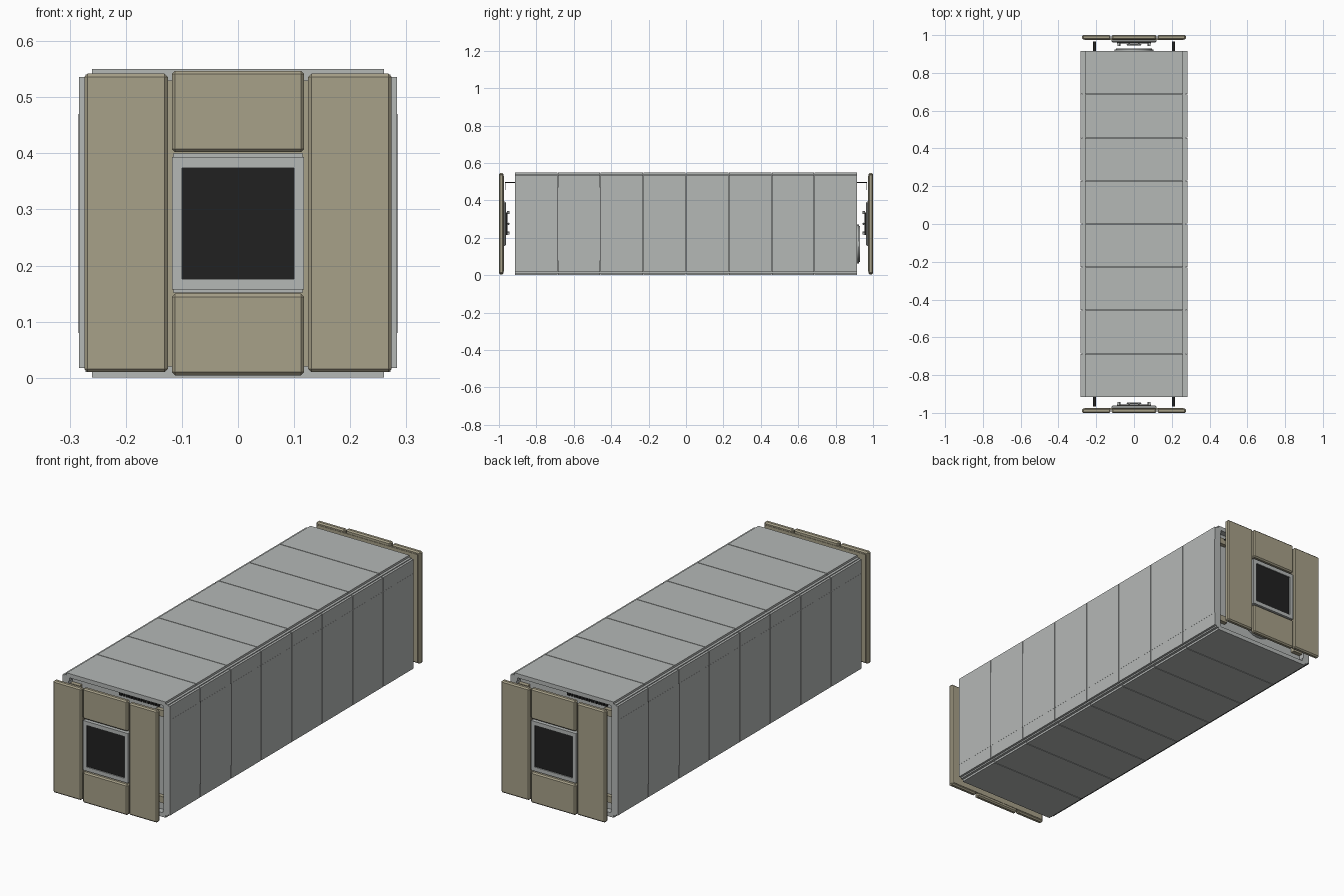
import bpy
import math
from mathutils import Matrix

cube = bpy.data.objects.get("Cube")
if cube:
    bpy.data.objects.remove(cube, do_unlink=True)


def material(name, rgb):
    m = bpy.data.materials.new(name)
    m.use_nodes = True
    m.diffuse_color = (*rgb, 1)
    m.node_tree.nodes["Principled BSDF"].inputs["Base Color"].default_value = (*rgb, 1)
    return m


GREY = material("light grey metal", (0.46, 0.48, 0.47))
TAN = material("tan panel", (0.39, 0.355, 0.25))
DARK = material("dark screen", (0.015, 0.015, 0.015))


def box(name, x, y, z, mat, bevel=0.0):
    """Box between the (low, high) limits on each axis."""
    bpy.ops.mesh.primitive_cube_add(size=1)
    o = bpy.context.object
    o.name = name
    lims = (x, y, z)
    o.data.transform(Matrix.Diagonal((*[b - a for a, b in lims], 1)))
    o.location = [(a + b) / 2 for a, b in lims]
    o.data.materials.append(mat)
    if bevel:
        mod = o.modifiers.new("edge", "BEVEL")
        mod.width = bevel
        mod.segments = 1
    return o


def span(a, b, s):
    return tuple(sorted((a * s, b * s)))


def disc(name, x, z, y0, y1, r, mat, sides=32):
    bpy.ops.mesh.primitive_cylinder_add(
        vertices=sides, radius=r, depth=abs(y1 - y0),
        location=(x, (y0 + y1) / 2, z), rotation=(math.pi / 2, 0, 0))
    o = bpy.context.object
    o.name = name
    o.data.materials.append(mat)
    bpy.ops.object.shade_smooth_by_angle()
    return o


L = 0.915          # half length of the cabinet
COUNT = 8          # panels along its length
STEP = 2 * L / COUNT
GAP = 0.0015

# Cabinet core, set back from both ends
box("cabinet_core", (-0.27, 0.27), (-L + 0.03, L - 0.03), (0.01, 0.54), GREY)

# Cladding panels with thin seams
for i in range(COUNT):
    y = (-L + i * STEP + (GAP if i else 0),
         -L + (i + 1) * STEP - (GAP if i < COUNT - 1 else 0))
    box("top_panel", (-0.26, 0.26), y, (0.535, 0.55), GREY)
    box("bottom_panel", (-0.26, 0.26), y, (0.0, 0.015), GREY)
    for s in (-1, 1):
        box("side_panel", span(0.265, 0.283, s), y, (0.017, 0.536), GREY)
        box("side_inset", span(0.28, 0.2835, s), y, (0.08, 0.47), GREY)

# Dark strips in part of the side seams
for s in (-1, 1):
    for i in (1, 2):
        y = (-L + i * STEP) * s
        box("seam_strip", span(0.28, 0.2842, s), (y - GAP, y + GAP), (0.08, 0.47), DARK)

# Corner rails along the whole length
for s in (-1, 1):
    for z in ((0.01, 0.035), (0.515, 0.54)):
        box("corner_rail", span(0.245, 0.272, s), (-L, L), z, GREY)

for e in (-1, 1):
    # End frame and inner brackets
    for s in (-1, 1):
        box("end_post", span(0.25, 0.27, s), span(L - 0.035, L, e), (0.01, 0.54), GREY)
        for z in (0.06, 0.47):
            box("inner_bracket", span(0.2, 0.25, s), span(L - 0.03, L - 0.01, e),
                (z, z + 0.03), TAN)
    for z in ((0.005, 0.02), (0.53, 0.545)):
        box("end_rail", (-0.26, 0.26), span(L - 0.035, L, e), z, GREY)

    # Row of dark vents below the upper rail
    for i in range(12):
        x = e * -(0.005 + i * 0.018)
        box("vent", (x - 0.006, x + 0.006), span(L - 0.03, L - 0.022, e),
            (0.505, 0.522), DARK)

    # Hooked arms between cabinet and cover
    for s in (-1, 1):
        box("arm", span(0.2, 0.218, s), span(L - 0.03, 0.967, e), (0.493, 0.498), DARK)
        box("arm_tab", span(0.2, 0.218, s), span(0.964, 0.967, e), (0.455, 0.498), GREY)

    # Cover panels
    cover = span(0.976, 1.0, e)
    for s in (-1, 1):
        box("cover_side", span(0.125, 0.274, s), cover, (0.01, 0.542), TAN, 0.006)
    for z in ((0.004, 0.15), (0.402, 0.547)):
        box("cover_middle", (-0.118, 0.118), cover, z, TAN, 0.006)
    box("cover_back", (-0.262, 0.262), span(0.974, 0.982, e), (0.02, 0.152), TAN)
    box("cover_back", (-0.262, 0.262), span(0.974, 0.982, e), (0.4, 0.53), TAN)
    for s in (-1, 1):
        box("cover_back", span(0.115, 0.262, s), span(0.974, 0.982, e), (0.15, 0.402), TAN)

    # Screen with its frame
    for s in (-1, 1):
        box("screen_frame_side", span(0.1, 0.118, s), span(0.968, 0.996, e),
            (0.157, 0.393), GREY)
    for z in ((0.157, 0.176), (0.374, 0.393)):
        box("screen_frame_rail", (-0.1, 0.1), span(0.968, 0.996, e), z, GREY)
    box("screen", (-0.1, 0.1), span(0.972, 0.991, e), (0.176, 0.374), DARK)
    box("screen_housing", (-0.12, 0.12), span(0.962, 0.976, e), (0.157, 0.393), GREY, 0.006)
    box("screen_back", (-0.09, 0.09), span(0.955, 0.963, e), (0.215, 0.335), DARK)
    box("handle", (-0.04, 0.04), span(0.945, 0.952, e), (0.268, 0.282), GREY, 0.003)
    for s in (-1, 1):
        box("handle_foot", span(0.02, 0.03, s), span(0.95, 0.957, e), (0.27, 0.28), GREY)
        for z in (0.225, 0.335):
            disc("knob", 0.08 * s, z, 0.943 * e, 0.957 * e, 0.008, GREY, 12)

# Round port on the back end
disc("port", 0, 0.167, L - 0.03, 0.924, 0.103, GREY, 48)
disc("port_rim", 0, 0.167, 0.924, 0.93, 0.095, GREY, 48)
